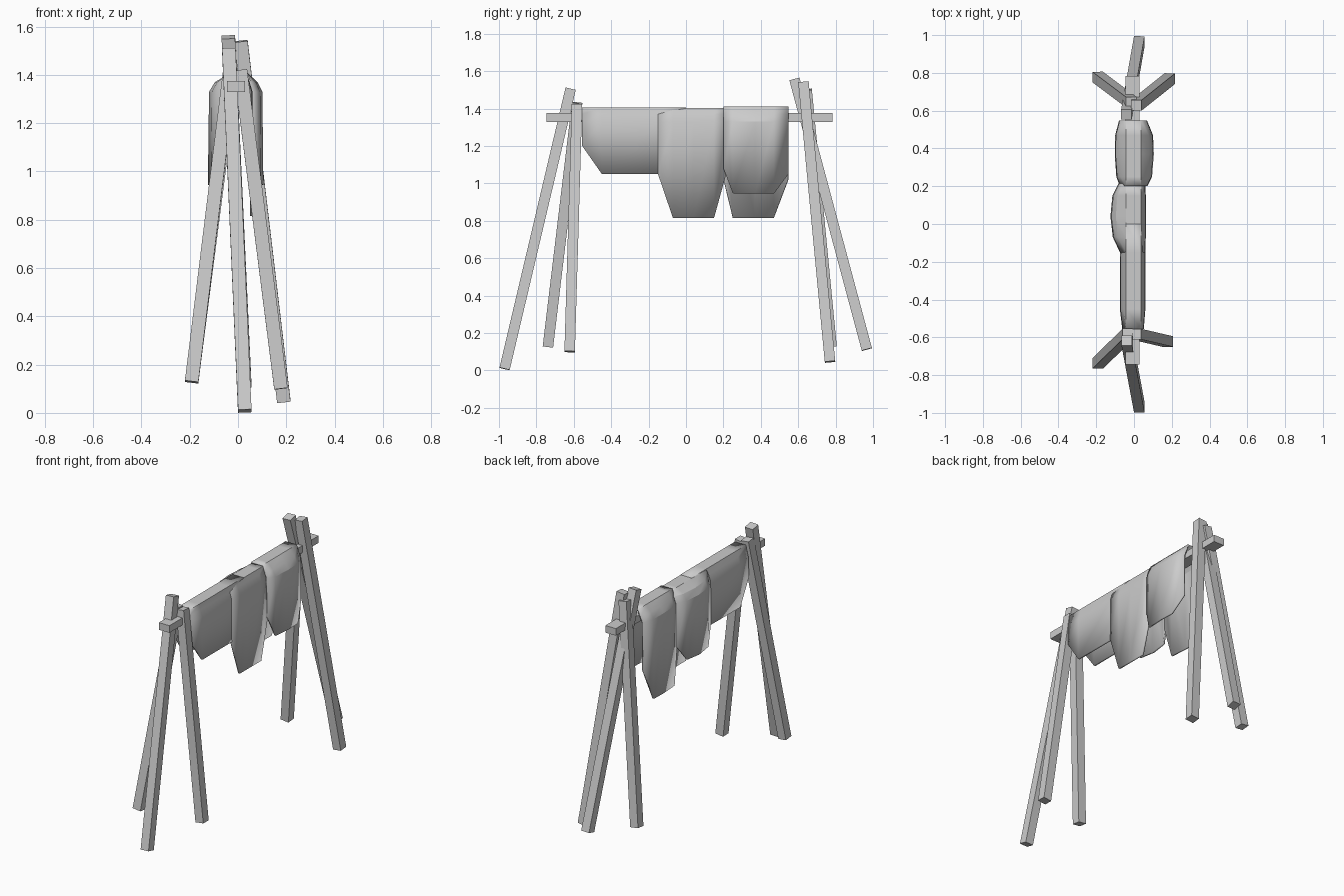
import bpy
from mathutils import Vector, Matrix

if "Cube" in bpy.data.objects:
    bpy.data.objects.remove(bpy.data.objects["Cube"])


def make_object(name, verts, faces):
    mesh = bpy.data.meshes.new(name)
    mesh.from_pydata(verts, [], faces)
    mesh.update()
    obj = bpy.data.objects.new(name, mesh)
    bpy.context.collection.objects.link(obj)
    return obj


def beam(name, start, end, wx=0.056, wy=0.056):
    """Rectangular timber between two points, one side kept facing x."""
    a, b = Vector(start), Vector(end)
    d = (b - a).normalized()
    u = (Vector((1, 0, 0)) - d * d.x).normalized()
    v = d.cross(u)
    bpy.ops.mesh.primitive_cube_add(size=1)
    obj = bpy.context.object
    obj.name = name
    rot = Matrix((u, v, d)).transposed().to_4x4()
    obj.data.transform(Matrix.Translation((a + b) / 2) @ rot
                       @ Matrix.Diagonal((wx, wy, (b - a).length, 1)))
    return obj


def hide(name, columns, top):
    """Draped sheet. Each column: y, right x, left x, right hem z, left hem z."""
    verts, faces = [], []
    for y, xr, xl, zr, zl in columns:
        section = [(xr * 1.04, zr), (xr, 1.33), (xr * 0.8, 1.37), (0.038, top),
                   (-0.042, top), (xl * 0.8, 1.37), (xl, 1.33), (xl * 1.04, zl)]
        verts += [(x, y, z) for x, z in section]
    n = 8
    for i in range(len(columns) - 1):
        for j in range(n - 1):
            p = i * n + j
            faces.append((p, p + n, p + n + 1, p + 1))
    obj = make_object(name, verts, faces)
    mod = obj.modifiers.new("thickness", 'SOLIDIFY')
    mod.thickness = 0.012
    bpy.ops.object.select_all(action='DESELECT')
    obj.select_set(True)
    bpy.context.view_layer.objects.active = obj
    bpy.ops.object.shade_smooth_by_angle(angle=0.4)
    return obj


# Front tripod
beam("front_outer_leg", (0.028, -0.97, 0.008), (-0.038, -0.617, 1.505))
beam("front_left_leg", (-0.192, -0.738, 0.128), (-0.032, -0.582, 1.43))
beam("front_right_leg", (0.178, -0.622, 0.1), (0.01, -0.583, 1.42))

# Back tripod
beam("back_outer_leg", (0.028, 0.967, 0.112), (-0.04, 0.58, 1.557))
beam("back_right_leg", (0.19, 0.77, 0.046), (0.012, 0.628, 1.54))
beam("back_left_leg", (-0.192, 0.778, 0.13), (-0.015, 0.645, 1.5))

# Horizontal drying pole
beam("cross_pole", (-0.008, -0.745, 1.352), (-0.008, 0.783, 1.352), 0.076, 0.046)

# Draped hides
hide("front_hide", [
    (-0.555, 0.050, -0.060, 1.20, 1.20),
    (-0.450, 0.058, -0.072, 1.05, 1.05),
    (-0.150, 0.058, -0.070, 1.05, 1.05),
    (0.000, 0.052, -0.058, 1.10, 1.08)], 1.405)
hide("middle_hide", [
    (-0.150, 0.058, -0.072, 1.05, 1.07),
    (-0.070, 0.060, -0.108, 0.815, 0.95),
    (0.040, 0.060, -0.120, 0.815, 0.945),
    (0.150, 0.060, -0.110, 0.815, 0.95),
    (0.215, 0.058, -0.078, 1.05, 1.05)], 1.402)
hide("back_hide", [
    (0.200, 0.068, -0.072, 1.08, 1.02),
    (0.250, 0.092, -0.090, 0.947, 0.815),
    (0.370, 0.101, -0.098, 0.945, 0.815),
    (0.470, 0.097, -0.096, 0.945, 0.815),
    (0.548, 0.066, -0.076, 1.05, 1.02)], 1.41)
